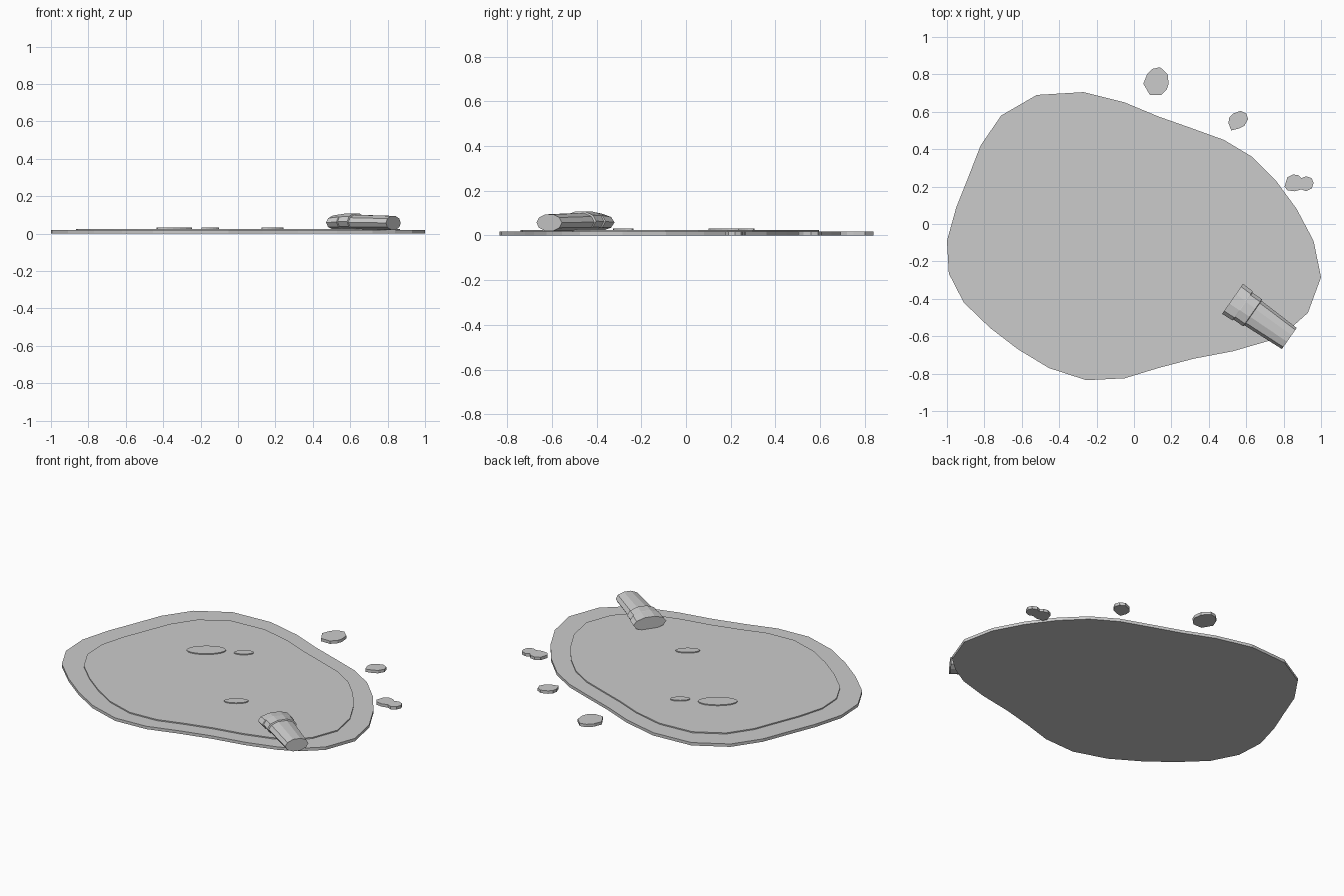
import bpy, bmesh, math

if "Cube" in bpy.data.objects:
    bpy.data.objects.remove(bpy.data.objects["Cube"])

grey = bpy.data.materials.new("light_grey")
grey.diffuse_color = (0.6, 0.6, 0.6, 1)
grey.use_nodes = True
grey.node_tree.nodes["Principled BSDF"].inputs["Base Color"].default_value = grey.diffuse_color


def finish(name, bm):
    bmesh.ops.recalc_face_normals(bm, faces=bm.faces)
    mesh = bpy.data.meshes.new(name)
    bm.to_mesh(mesh)
    bm.free()
    mesh.materials.append(grey)
    bpy.context.collection.objects.link(bpy.data.objects.new(name, mesh))


def loft(name, rings):
    """Skin closed rings of points and cap both ends."""
    bm = bmesh.new()
    rows = [[bm.verts.new(p) for p in ring] for ring in rings]
    n = len(rows[0])
    for a, b in zip(rows, rows[1:]):
        for i in range(n):
            j = (i + 1) % n
            bm.faces.new((a[i], a[j], b[j], b[i]))
    bm.faces.new(rows[0][::-1])
    bm.faces.new(rows[-1])
    finish(name, bm)


def slab(name, outline, z0, z1):
    loft(name, [[(x, y, z) for x, y in outline] for z in (z0, z1)])


# Puddle: wide base and a slightly raised, smaller inner layer
shore = [(-.27, .705), (-.05, .65), (.13, .575), (.3, .515), (.48, .45), (.63, .36),
         (.76, .23), (.87, .08), (.96, -.09), (1, -.285), (.93, -.475), (.84, -.555),
         (.72, -.625), (.53, -.68), (.32, -.72), (.13, -.77), (-.05, -.825),
         (-.255, -.835), (-.455, -.77), (-.62, -.67), (-.77, -.555), (-.91, -.42),
         (-.99, -.265), (-1, -.09), (-.95, .09), (-.89, .24), (-.82, .42),
         (-.71, .58), (-.52, .69)]
slab("puddle_base", shore, 0, .018)
slab("puddle_inner", [(x * .866, -.12 + (y + .12) * .866) for x, y in shore], .01, .025)

# Oval ripples on the surface
turn = math.radians(35)
for k, (cx, cy, a, b) in enumerate([(-.34, .176, .11, .053), (-.149, .27, .055, .025),
                                    (.184, -.28, .068, .03)]):
    oval = []
    for i in range(16):
        u, v = a * math.cos(i * math.pi / 8), b * math.sin(i * math.pi / 8)
        oval.append((cx + u * math.cos(turn) - v * math.sin(turn),
                     cy + u * math.sin(turn) + v * math.cos(turn)))
    slab(f"ripple_{k + 1}", oval, .02, .031)

# Splash droplets beside the puddle
slab("droplet_large", [(.05, .75), (.07, .80), (.10, .83), (.14, .838), (.18, .80), (.185, .75),
                       (.175, .72), (.145, .69), (.085, .69)], 0, .018)
slab("droplet_small", [(.505, .54), (.52, .50), (.56, .51), (.59, .525), (.61, .56), (.60, .59),
                       (.57, .605), (.53, .59), (.51, .57)], 0, .018)
slab("droplet_double", [(.805, .2), (.82, .25), (.85, .265), (.88, .26), (.895, .245),
                        (.92, .255), (.95, .245), (.96, .22), (.95, .19), (.92, .175),
                        (.895, .185), (.86, .175), (.82, .18)], 0, .018)

# Flattened cup lying on its side: stations of (distance, half width, bottom, top)
start, axis, side = (.527, -.40), (.82, -.573), (.573, .82)
rings = []
for t, w, z0, z1 in [(0, .098, .02, .097), (.065, .095, .02, .105), (.068, .088, .02, .106),
                     (.13, .088, .02, .107), (.133, .08, .02, .1), (.37, .069, .02, .094)]:
    ring = []
    for i in range(10):
        ang = i * math.pi / 5
        s = w * math.cos(ang)
        z = (z0 + z1) / 2 + (z1 - z0) / 2 * math.sin(ang) / math.sin(math.radians(72))
        ring.append((start[0] + axis[0] * t + side[0] * s,
                     start[1] + axis[1] * t + side[1] * s, z))
    rings.append(ring)
loft("crushed_cup", rings)
